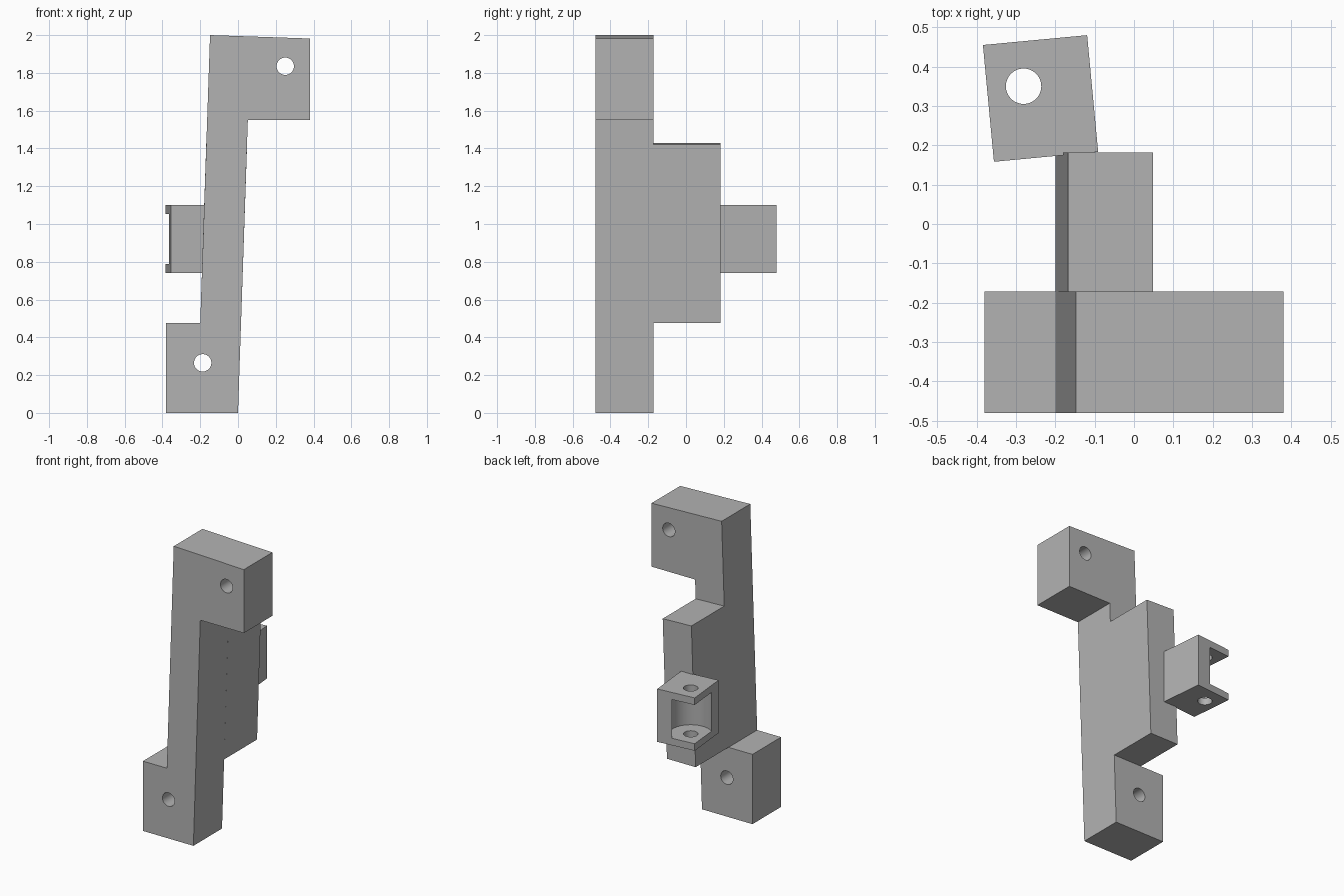
import bpy
import bmesh
from math import atan2
from mathutils import Matrix, Vector

cube = bpy.data.objects.get("Cube")
if cube:
    bpy.data.objects.remove(cube, do_unlink=True)

grey = bpy.data.materials.new("plain grey")
grey.use_nodes = True
colour = (0.45, 0.45, 0.45, 1)
grey.diffuse_color = colour
grey.node_tree.nodes["Principled BSDF"].inputs["Base Color"].default_value = colour


def finish(name, bm):
    bmesh.ops.recalc_face_normals(bm, faces=bm.faces)
    mesh = bpy.data.meshes.new(name)
    bm.to_mesh(mesh)
    bm.free()
    mesh.materials.append(grey)
    obj = bpy.data.objects.new(name, mesh)
    bpy.context.collection.objects.link(obj)
    return obj


def extrude_profile(name, points, y0, y1):
    """Extrude an x-z outline along y."""
    bm = bmesh.new()
    face = bm.faces.new([bm.verts.new((x, y0, z)) for x, z in points])
    new = bmesh.ops.extrude_face_region(bm, geom=[face])["geom"]
    verts = [v for v in new if isinstance(v, bmesh.types.BMVert)]
    bmesh.ops.translate(bm, verts=verts, vec=(0, y1 - y0, 0))
    return finish(name, bm)


def box(name, low, high, frame=Matrix()):
    low, high = Vector(low), Vector(high)
    bm = bmesh.new()
    bmesh.ops.create_cube(bm, size=1, matrix=frame @ Matrix.Translation((low + high) / 2)
                          @ Matrix.Diagonal((*(high - low), 1)))
    return finish(name, bm)


def cylinder(name, radius, depth, frame):
    bm = bmesh.new()
    bmesh.ops.create_cone(bm, cap_ends=True, segments=48, radius1=radius,
                          radius2=radius, depth=depth, matrix=frame)
    return finish(name, bm)


def cut(obj, cutter):
    cutter.hide_render = True
    mod = obj.modifiers.new("cut", "BOOLEAN")
    mod.operation = "DIFFERENCE"
    mod.solver = "EXACT"
    mod.object = cutter
    bpy.context.view_layer.objects.active = obj
    bpy.ops.object.modifier_apply(modifier=mod.name)
    bpy.data.objects.remove(cutter, do_unlink=True)


# Leaning front bar with a mounting lug at each end
bar = extrude_profile("mounting_bar", [
    (-0.38, 0), (0, 0), (0.052, 1.55), (0.38, 1.55),
    (0.38, 1.982), (-0.148, 2), (-0.2, 0.475), (-0.38, 0.475)], -0.48, -0.172)
for x, z in ((0.25, 1.835), (-0.187, 0.265)):
    cut(bar, cylinder("bolt_hole", 0.046, 1,
                      Matrix.Translation((x, -0.32, z)) @ Matrix.Rotation(1.5708, 4, "X")))

# Rib behind the bar
extrude_profile("back_rib", [
    (-0.2, 0.475), (0.016, 0.475), (0.048, 1.42), (-0.168, 1.428)], -0.172, 0.182)

# Turned fork bracket, open towards its outer corner
turn = (Matrix.Translation((-0.2375, 0.319, 0.92))
        @ Matrix.Rotation(atan2(0.025, 0.265), 4, "Z"))
fork = box("fork_bracket", (-0.133, -0.149, -0.18), (0.133, 0.149, 0.18), turn)
pin = turn @ Matrix.Translation((-0.04, 0.035, 0))
cut(fork, cylinder("round_pocket", 0.133, 0.264, pin))
cut(fork, box("corner_opening", (-0.2, 0, -0.132), (0, 0.2, 0.132), pin))
cut(fork, cylinder("pin_hole", 0.045, 1, pin))

for obj in (bar, fork):
    bpy.ops.object.select_all(action="DESELECT")
    obj.select_set(True)
    bpy.context.view_layer.objects.active = obj
    bpy.ops.object.shade_smooth_by_angle(angle=0.6)
